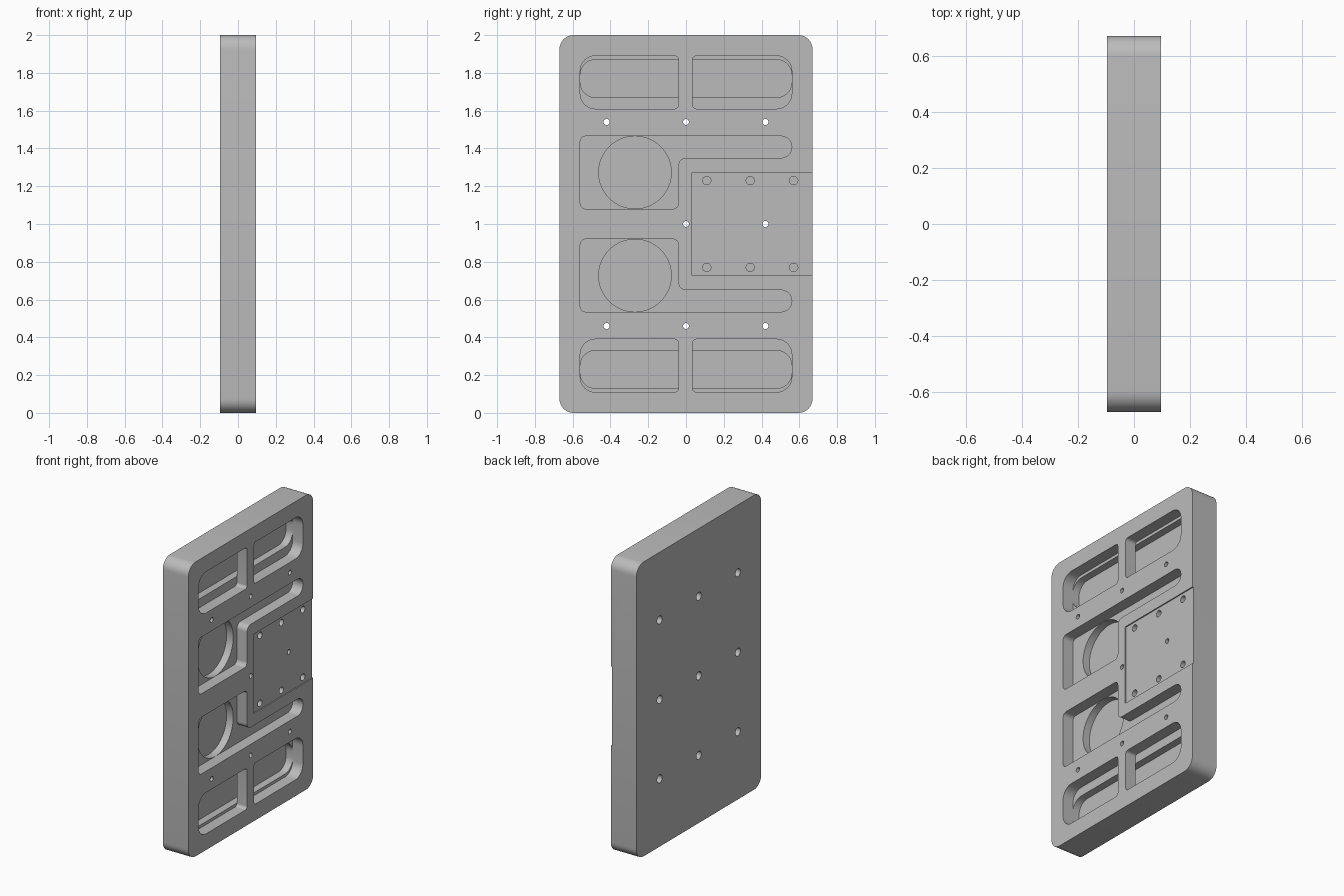
import bpy, bmesh, math
from mathutils import Vector

if "Cube" in bpy.data.objects:
    bpy.data.objects.remove(bpy.data.objects["Cube"], do_unlink=True)

grey = bpy.data.materials.new("plain_grey")
grey.use_nodes = True
colour = (0.5, 0.5, 0.5, 1)
grey.diffuse_color = colour
grey.node_tree.nodes["Principled BSDF"].inputs["Base Color"].default_value = colour

BACK, SEAM, FACE = -0.096, 0.019, 0.096


def rounded(corners, steps=8):
    """Outline of a right-angled polygon given as (y, z, radius) corners."""
    out = []
    for i, (y, z, r) in enumerate(corners):
        p = Vector((y, z))
        if r == 0:
            out.append(p)
            continue
        a = (Vector(corners[i - 1][:2]) - p).normalized()
        b = (Vector(corners[(i + 1) % len(corners)][:2]) - p).normalized()
        c = p + (a + b) * r
        for k in range(steps + 1):
            t = math.pi / 2 * k / steps
            out.append(c - r * (b * math.cos(t) + a * math.sin(t)))
    return out


def rect(y0, y1, z0, z1, left=0, right=0):
    return rounded([(y0, z0, left), (y1, z0, right), (y1, z1, right), (y0, z1, left)])


def circle(y, z, r, n=24):
    return [Vector((y + r * math.cos(math.tau * k / n), z + r * math.sin(math.tau * k / n)))
            for k in range(n)]


def flip(outline):
    """Mirror an outline top to bottom about mid height."""
    return [Vector((p.x, 2 - p.y)) for p in outline]


def prism(name, outline, x0, x1):
    bm = bmesh.new()
    face = bm.faces.new([bm.verts.new((x0, p.x, p.y)) for p in outline])
    ext = bmesh.ops.extrude_face_region(bm, geom=[face])
    moved = [g for g in ext["geom"] if isinstance(g, bmesh.types.BMVert)]
    bmesh.ops.translate(bm, verts=moved, vec=(x1 - x0, 0, 0))
    bmesh.ops.recalc_face_normals(bm, faces=bm.faces)
    mesh = bpy.data.meshes.new(name)
    bm.to_mesh(mesh)
    bm.free()
    mesh.materials.append(grey)
    obj = bpy.data.objects.new(name, mesh)
    bpy.context.collection.objects.link(obj)
    return obj


def cut(target, outline, x0, x1):
    cutter = prism("cutter", outline, x0, x1)
    cutter.hide_render = True
    mod = target.modifiers.new("cut", 'BOOLEAN')
    mod.operation, mod.solver, mod.object = 'DIFFERENCE', 'EXACT', cutter
    bpy.context.view_layer.objects.active = target
    bpy.ops.object.modifier_apply(modifier=mod.name)
    bpy.data.objects.remove(cutter, do_unlink=True)


# two stacked plates
plate = rect(-0.67, 0.67, 0, 2, 0.075, 0.075)
back_plate = prism("back_plate", plate, BACK, SEAM)
front_plate = prism("front_plate", plate, SEAM, FACE)

# windows through the front plate, mirrored top and bottom
left_window = rect(-0.56, -0.04, 1.61, 1.89, 0.08, 0.02)
right_window = rect(0.035, 0.56, 1.61, 1.89, 0.02, 0.08)
arm_window = rounded([(-0.56, 1.08, 0.03), (-0.04, 1.08, 0.03), (-0.04, 1.35, 0.04),
                      (0.56, 1.35, 0.057), (0.56, 1.465, 0.057), (-0.56, 1.465, 0.03)])
for window in (left_window, right_window, arm_window):
    for shape in (window, flip(window)):
        cut(front_plate, shape, SEAM - 0.05, FACE + 0.05)

# shallow mounting recess, open at the side
cut(front_plate, rect(0.03, 0.8, 0.73, 1.27), FACE - 0.008, FACE + 0.05)

# mounting holes in the recess
for y in (0.11, 0.34, 0.57):
    for z in (0.77, 1.23):
        cut(front_plate, circle(y, z, 0.022), SEAM - 0.05, FACE + 0.05)

# long slots and round pockets sunk into the back plate
slot = rect(-0.56, 0.56, 1.67, 1.87, 0.08, 0.08)
pocket = circle(-0.27, 1.273, 0.192, 64)
for shape in (slot, flip(slot), pocket, flip(pocket)):
    cut(back_plate, shape, SEAM - 0.05, SEAM + 0.05)

# bolt holes, wide in the back plate and narrow in the front
for y in (-0.42, 0, 0.42):
    for z in (0.46, 1, 1.54):
        cut(back_plate, circle(y, z, 0.027), BACK - 0.05, SEAM + 0.05)
        if (y, z) != (-0.42, 1):
            cut(front_plate, circle(y, z, 0.016), SEAM - 0.05, FACE + 0.05)

# smooth the rounded walls, keep the edges sharp
bpy.ops.object.select_all(action='DESELECT')
for obj in (back_plate, front_plate):
    obj.select_set(True)
bpy.context.view_layer.objects.active = front_plate
bpy.ops.object.shade_smooth_by_angle(angle=math.radians(30))
